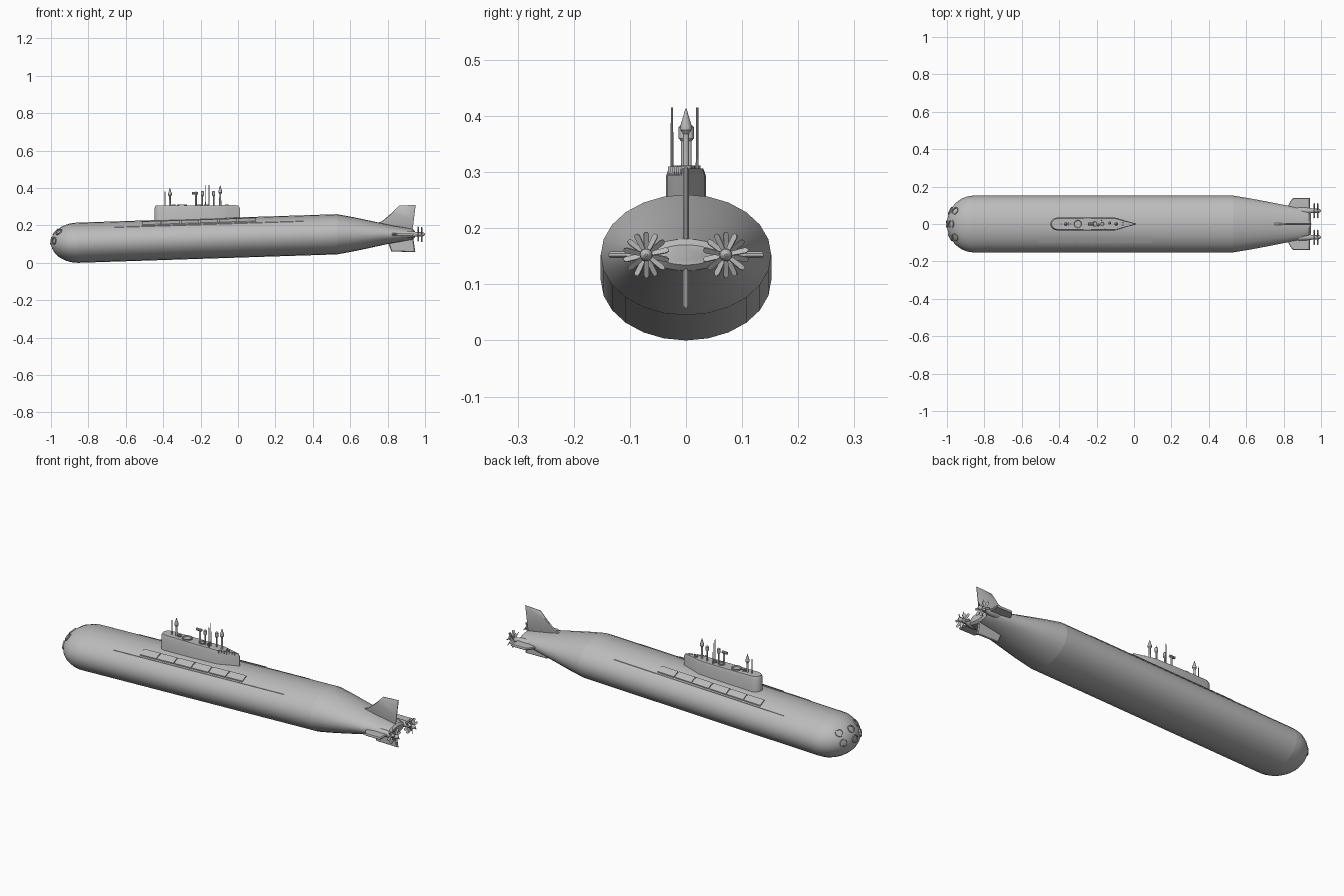
import bpy, bmesh
from math import sin, cos, pi, sqrt
from mathutils import Vector, Matrix

cube = bpy.data.objects.get("Cube")
if cube:
    bpy.data.objects.remove(cube)

grey = bpy.data.materials.new("hull_grey")
grey.use_nodes = True
colour = (0.5, 0.5, 0.5, 1)
grey.diffuse_color = colour
grey.node_tree.nodes["Principled BSDF"].inputs["Base Color"].default_value = colour


def finish(bm, name):
    """Turn a bmesh into an object, smooth except at sharp edges."""
    bmesh.ops.recalc_face_normals(bm, faces=bm.faces)
    for f in bm.faces:
        f.smooth = True
    for e in bm.edges:
        e.smooth = len(e.link_faces) == 2 and e.calc_face_angle(0) < 0.6
    me = bpy.data.meshes.new(name)
    bm.to_mesh(me)
    bm.free()
    me.materials.append(grey)
    ob = bpy.data.objects.new(name, me)
    bpy.context.collection.objects.link(ob)
    return ob


def add_loft(bm, rings):
    rows = [[bm.verts.new(p) for p in ring] for ring in rings]
    n = len(rows[0])
    for a, b in zip(rows, rows[1:]):
        for i in range(n):
            j = (i + 1) % n
            bm.faces.new((a[i], a[j], b[j], b[i]))
    bm.faces.new(rows[0])
    bm.faces.new(rows[-1])


def loft(name, rings):
    bm = bmesh.new()
    add_loft(bm, rings)
    return finish(bm, name)


def oval(x, w, h, zc, yc=0, n=24):
    return [(x, yc + w * cos(2 * pi * i / n), zc + h * sin(2 * pi * i / n)) for i in range(n)]


def lathe(name, profile, x, y, n=12):
    """Upright turned part from (radius, height) pairs."""
    return loft(name, [[(x + r * cos(2 * pi * i / n), y + r * sin(2 * pi * i / n), z)
                        for i in range(n)] for r, z in profile])


# Hull, gently pitched up toward the stern
BOW, AFT, W, H = -0.855, 0.53, 0.152, 0.1075


def axis(x):
    return 0.1075 + (x - BOW) / (AFT - BOW) * 0.045


def deck(x, y):
    return axis(x) + H * sqrt(1 - (y / W) ** 2)


loft("hull", [oval(x, W, H, axis(x)) for x in (BOW, AFT)])
angles = [pi / 2 * i / 10 for i in range(10)] + [1.54]
loft("bow_dome", [oval(BOW - 0.145 * sin(t), W * cos(t), H * cos(t), axis(BOW))
                  for t in angles])
tail = [(AFT, W, H), (0.62, 0.137, 0.091), (0.70, 0.122, 0.074), (0.81, 0.10, 0.05),
        (0.89, 0.085, 0.036), (0.935, 0.068, 0.028), (0.945, 0.05, 0.018)]
loft("tail_cone", [oval(x, w, h, 0.1525) for x, w, h in tail])

# Six torpedo tube doors, rimmed and sunken
for z in (0.058, 0.01):
    for y in (-0.07, 0, 0.07):
        depth = sqrt(1 - (y / W) ** 2 - (z / H) ** 2)
        pos = Vector((BOW - 0.145 * depth, y, axis(BOW) + z))
        normal = Vector((-depth / 0.145, y / W ** 2, z / H ** 2)).normalized()
        rot = normal.to_track_quat('Z', 'Y')
        rings = [[pos + rot @ Vector((r * 1.1 * cos(2 * pi * i / 16), r * sin(2 * pi * i / 16), d))
                  for i in range(16)]
                 for r, d in ((0.02, -0.015), (0.02, 0.003), (0.015, 0.003), (0.014, -0.002))]
        loft("torpedo_door", rings)

# Missile hatches and deck seams on both sides
for s in (-1, 1):
    for i in range(6):
        x0 = -0.51 + i * 0.102
        x1 = x0 + 0.097
        rings = []
        for x in (x0, x1):
            ys = [0.066, 0.083, 0.101]
            rings.append([(x, s * y, deck(x, y) + 0.005) for y in ys]
                         + [(x, s * y, deck(x, y) - 0.01) for y in reversed(ys)])
        loft("missile_hatch", rings)
    loft("deck_seam", [[(x, s * y, deck(x, y) + d) for y, d in
                        ((0.106, 0.002), (0.109, 0.002), (0.109, -0.005), (0.106, -0.005))]
                       for x in (-0.66, 0.35)])

# Sail: round nose, straight sides, pointed trailing edge
half = [(-0.41 - 0.037 * cos(a * pi / 12), 0.034 * sin(a * pi / 12)) for a in range(7)]
half += [(-0.25, 0.036), (-0.10, 0.034), (-0.05, 0.019), (0.01, 0.002)]
plan = half + [(x, -y) for x, y in reversed(half[1:])]


def sail_ring(z, k):
    return [(-0.22 + (x + 0.22) * (1 - (1 - k) * 0.2), y * k, z) for x, y in plan]


loft("sail", [sail_ring(0.19, 1), sail_ring(0.292, 1), sail_ring(0.306, 0.86)])

# Vents on the aft shoulder of the sail
for i in range(7):
    x = -0.095 + i * 0.013
    bm = bmesh.new()
    bmesh.ops.create_cube(bm, size=1, matrix=Matrix.Translation(
        (x, -0.029 + 0.0039 * i, 0.302)) @ Matrix.Diagonal((0.007, 0.007, 0.016, 1)))
    finish(bm, "sail_vent")

# Hatches on the sail roof
for x, r in ((-0.30, 0.026), (-0.345, 0.01), (-0.21, 0.016), (-0.17, 0.012), (-0.06, 0.01)):
    lathe("roof_hatch", [(r, 0.295), (r, 0.312), (r * 0.8, 0.312), (r * 0.7, 0.308)], x, 0, 16)

# Masts: thin rods, capped antennas and periscope
for x, y, top in ((-0.39, 0.0, 0.38), (-0.155, -0.025, 0.415), (-0.175, 0.02, 0.415)):
    lathe("antenna_rod", [(0.0028, 0.29), (0.002, top)], x, y, 8)
for x, top in ((-0.364, 0.40), (-0.095, 0.413)):
    lathe("cone_mast", [(0.006, 0.29), (0.005, top - 0.045), (0.010, top - 0.038),
                        (0.010, top - 0.03), (0.001, top)], x, 0)
for x, y, top in ((-0.19, -0.005, 0.385), (-0.13, 0.006, 0.385)):
    lathe("capped_mast", [(0.004, 0.29), (0.004, top - 0.03), (0.008, top - 0.025),
                          (0.008, top - 0.005), (0.003, top)], x, y)
lathe("periscope", [(0.005, 0.29), (0.005, 0.375), (0.002, 0.38)], -0.225, 0)
loft("periscope_head", [oval(x, 0.007, 0.007, 0.373, 0, 10) for x in (-0.245, -0.215)])


# Tail fins, thin plates with tapered edges
def fin(name, outline, thick, upright):
    cx = sum(p[0] for p in outline) / len(outline)
    cv = sum(p[1] for p in outline) / len(outline)
    rings = []
    for k, t in ((0.93, -thick), (1, -thick / 3), (1, thick / 3), (0.93, thick)):
        pts = [(cx + (x - cx) * k, cv + (v - cv) * k) for x, v in outline]
        rings.append([(x, t, v) if upright else (x, v, 0.1525 + t) for x, v in pts])
    loft(name, rings)


fin("upper_rudder", [(0.72, 0.205), (0.77, 0.222), (0.82, 0.265), (0.86, 0.305),
                     (0.95, 0.31), (0.94, 0.23), (0.93, 0.15), (0.75, 0.16)], 0.005, True)
fin("lower_rudder", [(0.79, 0.14), (0.82, 0.06), (0.948, 0.058), (0.935, 0.15)], 0.005, True)
for s in (-1, 1):
    fin("stern_plane", [(0.80, s * 0.05), (0.835, s * 0.12), (0.85, s * 0.138),
                        (0.94, s * 0.138), (0.94, s * 0.05)], 0.006, False)

# Twin shafts, each with two seven-bladed propellers
for s in (-1, 1):
    y0 = s * 0.071
    loft("propeller_shaft", [oval(x, r, r, 0.1525, y0, 14) for x, r in
                             ((0.84, 0.012), (0.89, 0.019), (0.93, 0.017), (0.955, 0.012),
                              (0.988, 0.011), (0.996, 0.007), (1.0, 0.002))])
    for k, px in enumerate((0.963, 0.982)):
        bm = bmesh.new()
        for b in range(7):
            spin = Matrix.Rotation(2 * pi * (b + k / 2) / 7, 4, 'X')
            rings = []
            for r, w in ((0.006, 0.004), (0.022, 0.0055), (0.036, 0.006), (0.041, 0.003)):
                twist = 0.7 if k else -0.7
                u = Vector((sin(twist), cos(twist), 0)) * w
                v = Vector((cos(twist), -sin(twist), 0)) * 0.001
                c = Vector((0, 0, r))
                rings.append([Vector((px, y0, 0.1525)) + spin @ (c + q)
                              for q in (u + v, v - u, -u - v, u - v)])
            add_loft(bm, rings)
        finish(bm, "propeller")
